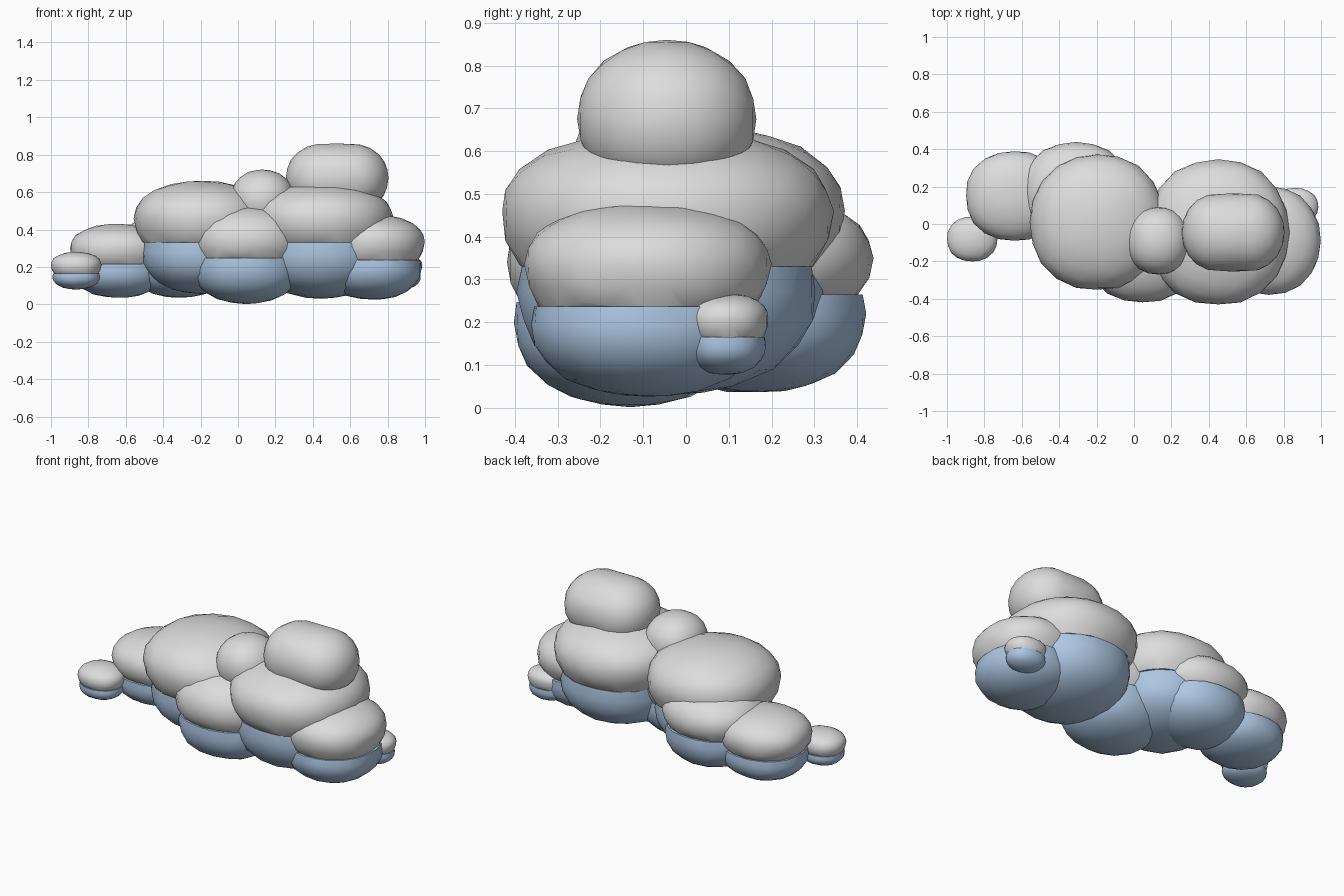
import bpy, bmesh, math, random
from mathutils import Vector

if "Cube" in bpy.data.objects:
    bpy.data.objects.remove(bpy.data.objects["Cube"])

random.seed(4)


def material(name, rgb):
    m = bpy.data.materials.new(name)
    m.diffuse_color = (*rgb, 1)
    m.use_nodes = True
    m.node_tree.nodes["Principled BSDF"].inputs["Base Color"].default_value = m.diffuse_color
    return m


PALE = material("pale_grey", (0.72, 0.72, 0.72))
BLUE = material("soft_blue", (0.42, 0.57, 0.77))


def ball(name, mat, x, y, rx, ry, low, mid, top, stretch=0, power=2.2,
         wobble=0.01, cut=None, keep_above=True):
    """Lumpy, slightly boxy ball, optionally cut flat and capped at a height."""
    bm = bmesh.new()
    bmesh.ops.create_icosphere(bm, subdivisions=3, radius=1)
    for v in bm.verts:
        d = v.co.normalized()
        d /= sum(abs(c) ** power for c in d) ** (1 / power)
        d *= 1 + random.uniform(-wobble, wobble)
        side = 0 if abs(d.x) < 1e-4 else math.copysign(stretch, d.x)
        rz = top - mid if d.z > 0 else mid - low
        v.co = Vector((x + d.x * rx + side, y + d.y * ry, max(0, mid + d.z * rz)))
    if cut:
        res = bmesh.ops.bisect_plane(
            bm, geom=bm.verts[:] + bm.edges[:] + bm.faces[:],
            plane_co=(0, 0, cut), plane_no=(0, 0, 1),
            clear_inner=keep_above, clear_outer=not keep_above)
        rim = [e for e in res["geom_cut"] if isinstance(e, bmesh.types.BMEdge)]
        bmesh.ops.split_edges(bm, edges=[])
        bmesh.ops.holes_fill(bm, edges=rim, sides=0)
        bmesh.ops.recalc_face_normals(bm, faces=bm.faces[:])
    for f in bm.faces:
        f.smooth = len(f.verts) < 6
    for e in bm.edges:
        e.smooth = all(f.smooth for f in e.link_faces)
    me = bpy.data.meshes.new(name)
    bm.to_mesh(me)
    bm.free()
    me.materials.append(mat)
    bpy.context.collection.objects.link(bpy.data.objects.new(name, me))


def puff(name, x, y, rx, ry, low, split, mid, top, under=0.94):
    """Grey cap narrowing to a waist, with a blue underside below it."""
    ball(name + "_cap", PALE, x, y, rx, ry, split - 0.9 * (mid - split), mid, top,
         cut=split)
    belly = split - 0.2 * (split - low)
    ball(name + "_underside", BLUE, x, y, rx * under, ry * under, low, belly,
         split + 0.6 * (split - low), cut=split, keep_above=False)


# Small puffs at both ends
puff("left_tip_puff", -0.865, -0.08, 0.135, 0.12, 0.08, 0.165, 0.21, 0.28)
puff("right_tip_puff", 0.86, 0.093, 0.125, 0.1, 0.077, 0.165, 0.21, 0.267)

# Lower ring of puffs
puff("left_puff", -0.64, 0.15, 0.26, 0.24, 0.035, 0.215, 0.30, 0.43)
puff("back_puff", -0.31, 0.17, 0.29, 0.267, 0.035, 0.265, 0.35, 0.50)
puff("front_puff", 0.045, -0.13, 0.31, 0.29, 0.003, 0.247, 0.34, 0.53)
puff("right_puff", 0.72, -0.09, 0.277, 0.288, 0.025, 0.237, 0.335, 0.48)

# Two large body puffs
puff("large_left_puff", -0.195, 0.01, 0.36, 0.362, 0.055, 0.33, 0.46, 0.66, 0.88)
puff("large_right_puff", 0.45, -0.045, 0.38, 0.388, 0.03, 0.33, 0.46, 0.65, 0.9)

# Crown puffs
ball("crown_small_puff", PALE, 0.13, -0.09, 0.17, 0.18, 0.40, 0.56, 0.72, wobble=0.004)
ball("crown_large_puff", PALE, 0.53, -0.045, 0.205, 0.21, 0.49, 0.675, 0.86,
     stretch=0.07, power=2.1, wobble=0.004)
